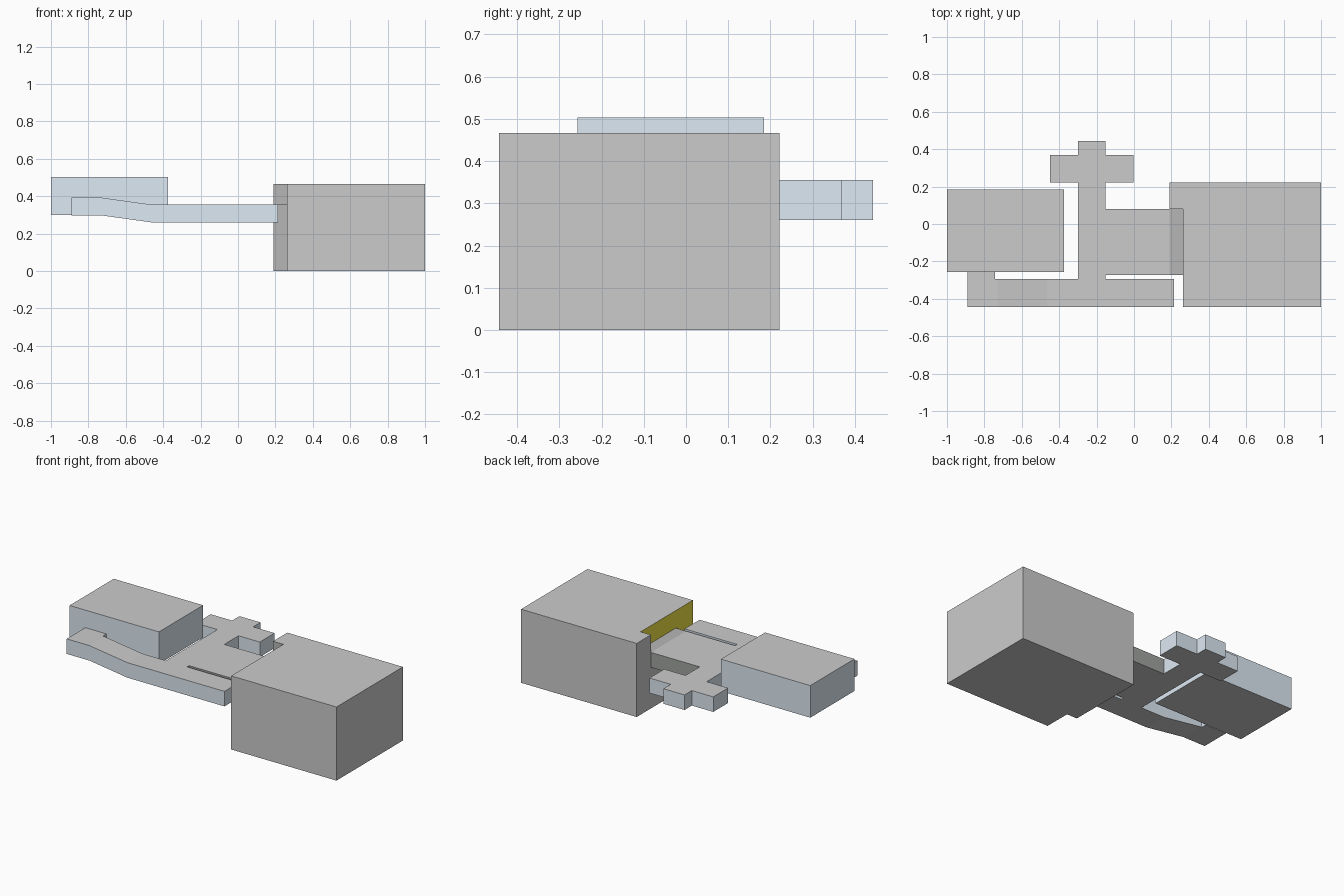
import bpy, bmesh

if "Cube" in bpy.data.objects:
    bpy.data.objects.remove(bpy.data.objects["Cube"])


def material(name, rgb):
    m = bpy.data.materials.new(name)
    m.diffuse_color = (*rgb, 1)
    m.use_nodes = True
    m.node_tree.nodes["Principled BSDF"].inputs["Base Color"].default_value = m.diffuse_color
    return m


GREY = material("plain_grey", (0.8, 0.8, 0.8))
BLUE = material("blue_grey", (0.73, 0.82, 0.90))
GREEN = material("dark_green_grey", (0.35, 0.37, 0.35))
GOLD = material("gold", (0.88, 0.75, 0.06))
DARK = material("dark_grey", (0.47, 0.47, 0.47))


def rect(x0, x1, y0, y1):
    return [(x0, y0), (x1, y0), (x1, y1), (x0, y1)]


def prism(name, outline, z0, z1, accent=None, test=None, bends=(), lift=None):
    """Extrude an outline upward; faces passing the test get the accent."""
    bm = bmesh.new()
    base = bm.faces.new([bm.verts.new((x, y, z0)) for x, y in outline])
    top = bmesh.ops.extrude_face_region(bm, geom=[base])["geom"]
    for v in top:
        if isinstance(v, bmesh.types.BMVert):
            v.co.z = z1
    for x in bends:
        bmesh.ops.bisect_plane(bm, geom=bm.verts[:] + bm.edges[:] + bm.faces[:],
                               plane_co=(x, 0, 0), plane_no=(1, 0, 0))
    if lift:
        for v in bm.verts:
            v.co.z += lift(v.co.x)
    bmesh.ops.recalc_face_normals(bm, faces=bm.faces[:])
    mesh = bpy.data.meshes.new(name)
    if accent:
        mesh.materials.append(GREY)
        mesh.materials.append(accent)
        for f in bm.faces:
            f.normal_update()
            f.material_index = int(test(f))
    bm.to_mesh(mesh)
    bm.free()
    ob = bpy.data.objects.new(name, mesh)
    bpy.context.collection.objects.link(ob)
    return ob


def is_side(f):
    return abs(f.normal.z) < 0.5


# Large housing with a recessed left wall, the recess wall in gold
housing = prism("housing", [(0.262, -0.443), (1, -0.443), (1, 0.222), (0.19, 0.222),
                            (0.19, 0.08), (0.262, 0.08)], 0, 0.466, GOLD,
                lambda f: f.normal.x < -0.5 and f.calc_center_median().x > 0.25)
housing.data.materials.append(DARK)
for p in housing.data.polygons:
    if p.normal.y < -0.5 and p.center.x < 0.25:
        p.material_index = 2

# Lower ledge in front of the gold wall
prism("housing_ledge", rect(0.19, 0.262, -0.273, 0.08), 0, 0.355, DARK,
      lambda f: f.normal.z > 0.5 or f.normal.y < -0.5)

# Bridge plate between the frame and the housing
prism("bridge_plate", rect(-0.152, 0.19, -0.273, 0.08), 0.26, 0.355, GREEN, is_side)

# Cross-shaped frame whose front arm steps up towards the raised block
frame = [(-0.89, -0.443), (0.215, -0.443), (0.215, -0.293), (-0.152, -0.293),
         (-0.152, 0.222), (-0.003, 0.222), (-0.003, 0.37), (-0.152, 0.37),
         (-0.152, 0.443), (-0.3, 0.443), (-0.3, 0.37), (-0.45, 0.37),
         (-0.45, 0.222), (-0.3, 0.222), (-0.3, -0.293), (-0.742, -0.293),
         (-0.742, -0.257), (-0.89, -0.257)]
prism("cross_frame", frame, 0.26, 0.355, BLUE, is_side, bends=(-0.73, -0.465),
      lift=lambda x: 0.037 * min(1, max(0, (-0.465 - x) / 0.265)))

# Raised block on the left
prism("raised_block", rect(-1, -0.374, -0.257, 0.185), 0.30, 0.503, BLUE, is_side)
